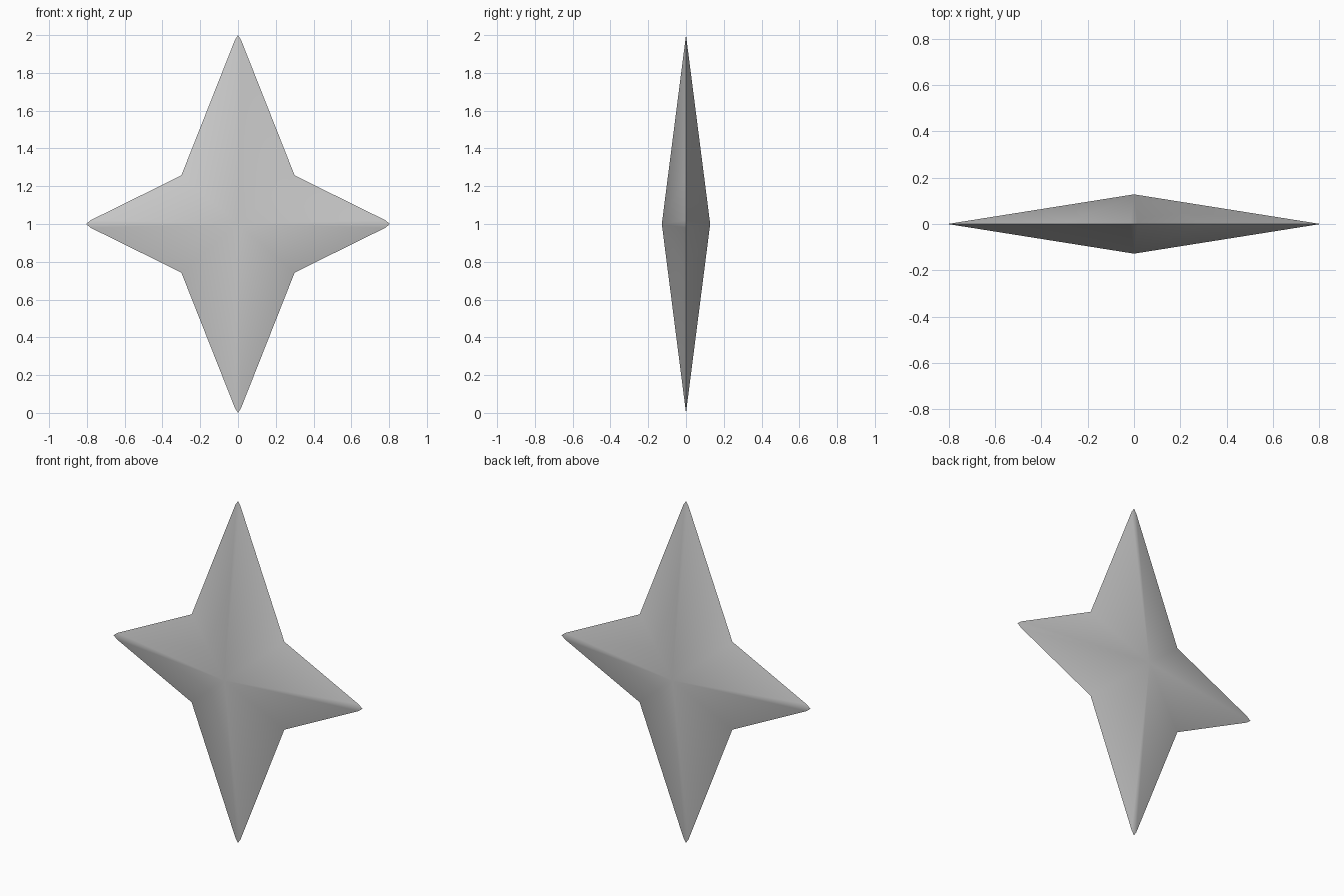
import bpy
import bmesh

cube = bpy.data.objects.get("Cube")
if cube:
    bpy.data.objects.remove(cube, do_unlink=True)

# Plain grey material
grey = bpy.data.materials.new("plain grey")
grey.use_nodes = True
colour = (0.6, 0.6, 0.6, 1)
grey.diffuse_color = colour
shader = grey.node_tree.nodes["Principled BSDF"]
shader.inputs["Base Color"].default_value = colour
shader.inputs["Roughness"].default_value = 0.6

MIDDLE = 1.0
DEPTH = 0.128

# One quarter of the outline, from the side tip round to the top tip
side_tip, side_shoulder = (0.805, 0), (0.78, 0.02)
notch = (0.3, 0.257)
top_shoulder, top_tip = (0.016, 0.975), (0, 1)
quarter = [side_tip, side_shoulder, notch, top_shoulder, top_tip]

# Mirror the quarter into a full closed outline
half = quarter + [(-x, z) for x, z in reversed(quarter[:-1])]
outline = half + [(x, -z) for x, z in reversed(half[1:-1])]

# Star body: the rim is joined to a raised centre on the front and back
bm = bmesh.new()
rim = [bm.verts.new((x, 0, MIDDLE + z)) for x, z in outline]
for side in (-1, 1):
    centre = bm.verts.new((0, side * DEPTH, MIDDLE))
    for i, vert in enumerate(rim):
        bm.faces.new((centre, vert, rim[(i + 1) % len(rim)]))
bmesh.ops.recalc_face_normals(bm, faces=bm.faces)
mesh = bpy.data.meshes.new("four_pointed_star")
bm.to_mesh(mesh)
bm.free()
mesh.materials.append(grey)
star = bpy.data.objects.new("four_pointed_star", mesh)
bpy.context.collection.objects.link(star)

# Soft ridges and valleys, sharp rim
bpy.ops.object.select_all(action="DESELECT")
star.select_set(True)
bpy.context.view_layer.objects.active = star
bpy.ops.object.shade_smooth_by_angle(angle=1.2)
